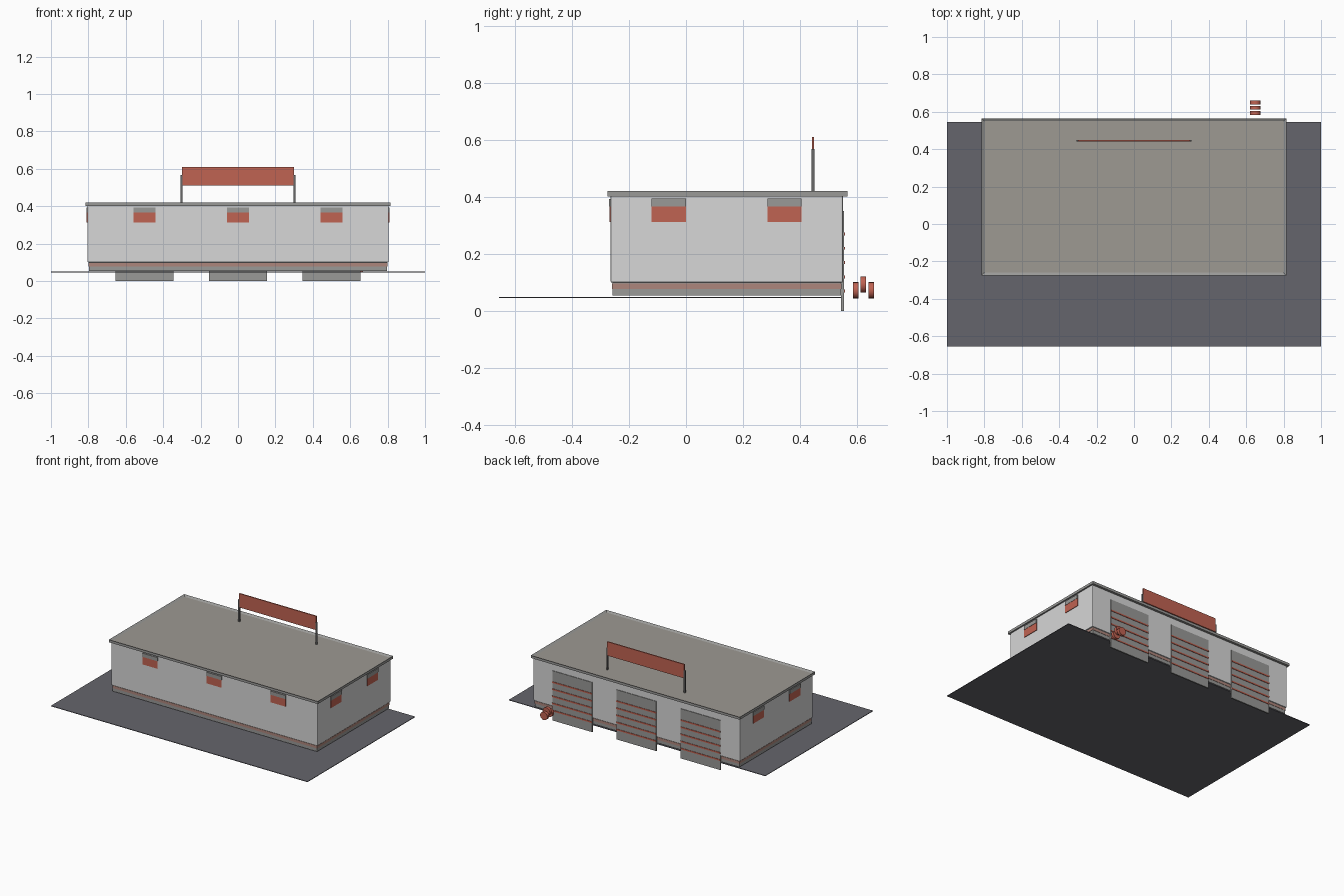
import bpy, bmesh, math

if "Cube" in bpy.data.objects:
    bpy.data.objects.remove(bpy.data.objects["Cube"], do_unlink=True)


def material(name, r, g, b):
    m = bpy.data.materials.new(name)
    m.use_nodes = True
    m.diffuse_color = (r, g, b, 1)
    m.node_tree.nodes["Principled BSDF"].inputs["Base Color"].default_value = (r, g, b, 1)
    return m


WALL = material("pale wall", .68, .68, .68)
ROOF = material("warm grey roof", .34, .32, .29)
GREY = material("concrete grey", .32, .32, .31)
POST = material("dark metal", .14, .14, .14)
RED = material("brick red", .53, .125, .085)
ASPHALT = material("asphalt", .13, .13, .15)
BAND = material("pinkish band", .42, .24, .20)


def finish(name, bm, mat):
    bmesh.ops.recalc_face_normals(bm, faces=bm.faces)
    mesh = bpy.data.meshes.new(name)
    bm.to_mesh(mesh)
    bm.free()
    mesh.materials.append(mat)
    obj = bpy.data.objects.new(name, mesh)
    bpy.context.collection.objects.link(obj)
    return obj


def box(name, mat, x, y, z):
    """Box from (low, high) ranges on each axis."""
    bm = bmesh.new()
    bmesh.ops.create_cube(bm, size=1)
    for v in bm.verts:
        for i, (low, high) in enumerate((x, y, z)):
            v.co[i] = high if v.co[i] > 0 else low
    return finish(name, bm, mat)


def around(centre, width):
    return centre - width / 2, centre + width / 2


# Forecourt and building body
box("forecourt", ASPHALT, (-1, 1), (-.655, .545), (.046, .05))
box("plinth", GREY, (-.797, .797), (-.257, .543), (.055, .1))
box("plinth_band", BAND, (-.799, .799), (-.259, .545), (.078, .096))
walls = box("walls", WALL, (-.805, .805), (-.264, .549), (.1, .405))
bevel = walls.modifiers.new("soft corners", "BEVEL")
bevel.width = .004
bevel.segments = 2

# Flat roof with a raised rim
roof = box("roof", ROOF, (-.815, .815), (-.275, .565), (.402, .42))
roof.data.materials.append(GREY)
bm = bmesh.new()
bm.from_mesh(roof.data)
top = max(bm.faces, key=lambda f: f.calc_center_median().z)
for f in bm.faces:
    f.material_index = 1
bmesh.ops.inset_region(bm, faces=[top], thickness=.022)
bmesh.ops.translate(bm, verts=top.verts, vec=(0, 0, -.009))
top.material_index = 0
bm.to_mesh(roof.data)
bm.free()

# High windows: red pane under a grey head
for i, cx in enumerate((-.5, 0, .5)):
    box(f"front_window_pane_{i}", RED, around(cx, .116), (-.268, -.26), (.312, .366))
    box(f"front_window_head_{i}", GREY, around(cx, .12), (-.27, -.26), (.366, .392))
for side, sx in (("left", 1), ("right", -1)):
    for i, cy in enumerate((-.06, .345)):
        box(f"{side}_window_pane_{i}", RED, sorted((.8 * sx, .809 * sx)), around(cy, .12), (.312, .366))
        box(f"{side}_window_head_{i}", GREY, sorted((.8 * sx, .811 * sx)), around(cy, .12), (.366, .394))

# Rear roller doors with red slat lines
for i, cx in enumerate((-.5, 0, .5)):
    box(f"rear_door_{i}", GREY, around(cx, .31), (.543, .553), (0, .35))
    for j in range(5):
        box(f"rear_door_{i}_stripe_{j}", RED, around(cx, .31), (.55, .556), around(.27 - .05 * j, .01))

# Roof sign on two posts
box("sign_board", RED, (-.3, .3), (.441, .449), (.512, .61))
for i, cx in enumerate((-.302, .302)):
    box(f"sign_post_{i}", POST, around(cx, .009), (.44, .45), (.41, .567))

# Three upright drums behind the building
for i, (cy, cz) in enumerate(((.594, .073), (.621, .093), (.649, .073))):
    bpy.ops.mesh.primitive_cylinder_add(vertices=16, radius=.0285, depth=.02,
                                        location=(.648, cy, cz), rotation=(math.pi / 2, 0, 0))
    drum = bpy.context.object
    drum.name = f"drum_{i}"
    drum.data.materials.append(RED)
    bpy.ops.object.shade_smooth_by_angle()
